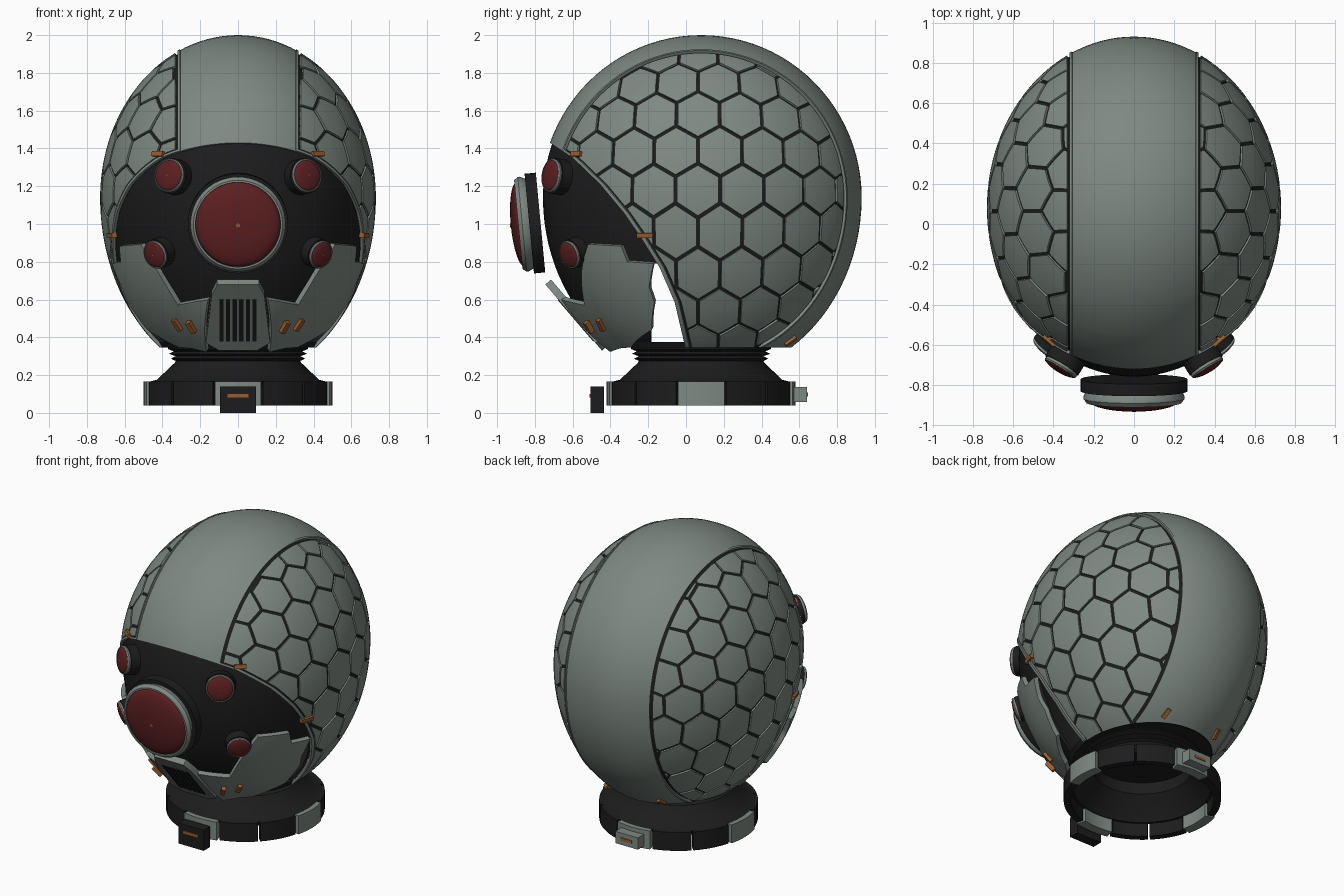
import bpy, bmesh, math
from mathutils import Vector, Matrix

if "Cube" in bpy.data.objects:
    bpy.data.objects.remove(bpy.data.objects["Cube"])

def material(name, col):
    m = bpy.data.materials.new(name)
    m.diffuse_color = (*col, 1)
    m.use_nodes = True
    m.node_tree.nodes["Principled BSDF"].inputs["Base Color"].default_value = m.diffuse_color
    return m

GRAY = material("shell_gray", (0.21, 0.25, 0.225))
DARK = material("dark_plastic", (0.012, 0.012, 0.013))
RED = material("lens_red", (0.11, 0.014, 0.015))
ORANGE = material("marker_orange", (0.32, 0.11, 0.03))

# Egg-shaped head: unit sphere stretched, longer below its middle
A, B, TOP, LOW, CY, CZ = 0.73, 0.85, 0.86, 0.96, 0.08, 1.14

def egg(n):
    return Vector((A * n.x, CY + B * n.y, CZ + (TOP if n.z > 0 else LOW) * n.z))

def on_head(phi, z, s=1.0):
    """Point and normal at angle phi from the front (radians) and height z."""
    c = TOP if z > CZ else LOW
    w = (z - CZ) / c
    r = math.sqrt(1 - w * w)
    n = Vector((r * math.sin(phi), -r * math.cos(phi), w))
    return egg(n * s), Vector((n.x / A, n.y / B, n.z / c)).normalized()

def phi_of(x, z):
    w = (z - CZ) / (TOP if z > CZ else LOW)
    return math.asin(x / A / math.sqrt(1 - w * w))

def finish(bm, name, mat, thick=0, mirror=False, angle=30):
    me = bpy.data.meshes.new(name)
    bm.to_mesh(me)
    bm.free()
    ob = bpy.data.objects.new(name, me)
    bpy.context.collection.objects.link(ob)
    me.materials.append(mat)
    bpy.ops.object.select_all(action='DESELECT')
    ob.select_set(True)
    bpy.context.view_layer.objects.active = ob
    if thick:
        m = ob.modifiers.new("thickness", 'SOLIDIFY')
        m.thickness, m.offset = thick, -1
        bpy.ops.object.modifier_apply(modifier=m.name)
    if mirror:
        m = ob.modifiers.new("mirror", 'MIRROR')
        m.use_mirror_merge = False
        bpy.ops.object.modifier_apply(modifier=m.name)
    bpy.ops.object.shade_smooth_by_angle(angle=math.radians(angle))
    return ob

# Face opening edge in side profile (y, z)
EDGE = [(-0.9, 1.53), (-0.72, 1.43), (-0.6, 1.35), (-0.455, 1.21), (-0.33, 1.06),
        (-0.24, 0.93), (-0.14, 0.77), (-0.06, 0.585), (0, 0.33)]

def edge_y(z):
    for (y0, z0), (y1, z1) in zip(EDGE, EDGE[1:]):
        if z >= z1:
            return y0 + (y1 - y0) * (z0 - z) / (z0 - z1)
    return 0

def edge_planes(shift=0):
    return [((0, y0 + shift, z0), (0, z1 - z0, y0 - y1))
            for (y0, z0), (y1, z1) in zip(EDGE, EDGE[1:])]

def cut(bm, planes, keep):
    for co, no in planes:
        bmesh.ops.bisect_plane(bm, geom=bm.verts[:] + bm.edges[:] + bm.faces[:],
                               dist=1e-4, plane_co=co, plane_no=Vector(no).normalized())
    bad = [f for f in bm.faces if not keep(f.calc_center_median())]
    bmesh.ops.delete(bm, geom=bad, context='FACES')

def head_sphere(s):
    bm = bmesh.new()
    bmesh.ops.create_uvsphere(bm, u_segments=96, v_segments=56, radius=1,
                              matrix=Matrix.Rotation(math.pi / 2, 4, 'Y'))
    for v in bm.verts:
        v.co = egg(v.co * s)
    return bm

X, Z = (1, 0, 0), (0, 0, 1)
ZMIN = 0.345
BOTTOM = [((0, 0, ZMIN), Z)]

# Central band over the crown
bm = head_sphere(1.0)
cut(bm, BOTTOM + edge_planes() + [((-0.31, 0, 0), X), ((0.31, 0, 0), X)],
    lambda c: abs(c.x) < 0.31 and c.z > ZMIN and c.y > edge_y(c.z))
finish(bm, "center_band", GRAY, 0.03)

# Dark side shells that show in the grooves
bm = head_sphere(0.986)
cut(bm, BOTTOM + edge_planes(0.004) + [((0.3, 0, 0), X)],
    lambda c: c.x > 0.3 and c.z > ZMIN and c.y > edge_y(c.z) + 0.004)
finish(bm, "side_undershell", DARK, 0.02, True)

# Raised rim around each side panel
bm = head_sphere(1.006)
cut(bm, BOTTOM + edge_planes() + edge_planes(0.022) + [((0.308, 0, 0), X), ((0.32, 0, 0), X)],
    lambda c: c.x > 0.308 and c.z > ZMIN and c.y > edge_y(c.z)
    and (c.x < 0.32 or c.y < edge_y(c.z) + 0.022))
finish(bm, "panel_rim", GRAY, 0.02, True)

# Hexagon tiles wrapped over the sides
PITCH = 0.28
R = (PITCH - 0.02) / math.sqrt(3)
bm = bmesh.new()
for row in range(-6, 7):
    for col in range(-6, 7):
        u = (col + 0.5 * (row % 2)) * PITCH - 0.02
        v = row * PITCH * math.sqrt(3) / 2 + 0.05
        if math.hypot(u, v) > 1.45:
            continue
        mid = bm.verts.new((0, u, v))
        ring = [bm.verts.new((0, u + R * math.cos(a), v + R * math.sin(a)))
                for a in (math.radians(30 + 60 * k) for k in range(6))]
        for k in range(6):
            bm.faces.new((mid, ring[k], ring[(k + 1) % 6]))
bmesh.ops.subdivide_edges(bm, edges=bm.edges[:], cuts=3, use_grid_fill=True)
for v in bm.verts:
    r = max(math.hypot(v.co.y, v.co.z), 1e-6)
    t = 2 * math.asin(min(r / 2, 1))
    v.co = egg(Vector((math.cos(t), math.sin(t) * v.co.y / r, math.sin(t) * v.co.z / r)))
cut(bm, BOTTOM + edge_planes(0.035) + [((0.333, 0, 0), X)],
    lambda c: c.x > 0.333 and c.z > ZMIN and c.y > edge_y(c.z) + 0.035)
finish(bm, "hexagon_tiles", GRAY, 0.015, True)

# Dark face mask, leaving an open slot at each cheek
bm = head_sphere(0.985)
cut(bm, edge_planes(0.01) + [((0, 0, 0.36), Z), ((0, 0, 0.79), Z), ((0, -0.19, 0), (0, 1, 0))],
    lambda c: c.z > 0.36 and c.y < (edge_y(c.z) + 0.01 if c.z > 0.79 else -0.19) and c.z < 1.5)
finish(bm, "face_mask", DARK, 0.02)

# Jaw panels, drawn in angle and height and wrapped around the head
JAW = [(14, .63), (31, .59), (38, .76), (45, .9), (60, .89), (61.6, .81), (72, .8),
       (69, .68), (70, .6), (65, .46), (45, .37), (22, .36)]
bm = bmesh.new()
bm.faces.new([bm.verts.new((math.radians(p), z, 0)) for p, z in reversed(JAW)])
bmesh.ops.triangulate(bm, faces=bm.faces[:])
cut(bm, [((math.radians(d), 0, 0), X) for d in range(18, 72, 4)]
    + [((0, 0.4 + 0.05 * k, 0), (0, 1, 0)) for k in range(10)], lambda c: True)
for v in bm.verts:
    flare = 0.05 * max(0, 1 - v.co.x / 0.6)
    v.co = on_head(v.co.x, v.co.y, 1.03 + flare)[0]
finish(bm, "jaw_panel", GRAY, 0.03, True)

# Chin plate and its grille slots
def chin_part(name, outline, lift, thick, mat):
    n = Vector((0, -0.76, -0.65))
    bm = bmesh.new()
    f = bm.faces.new([bm.verts.new(Vector((x, -0.745 + (0.68 - z) * 0.857, z)) + n * lift)
                      for x, z in outline])
    g = bmesh.ops.extrude_face_region(bm, geom=[f])
    bmesh.ops.translate(bm, vec=-n * thick, verts=[e for e in g['geom'] if isinstance(e, bmesh.types.BMVert)])
    bmesh.ops.recalc_face_normals(bm, faces=bm.faces[:])
    finish(bm, name, mat)

side = [(0.11, 0.68), (0.14, 0.62), (0.17, 0.37), (0.1, 0.33)]
chin_part("chin_plate", side + [(-x, z) for x, z in reversed(side)], 0, 0.04, GRAY)
for i in range(6):
    x = -0.0875 + 0.035 * i
    chin_part("grille_slot", [(x - .011, .38), (x + .011, .38), (x + .011, .6), (x - .011, .6)], 0.004, 0.008, DARK)

def lathe(name, profile, loc, axis, mat, seg=48):
    rot = Vector(axis).to_track_quat('Z', 'Y').to_matrix()
    bm = bmesh.new()
    rings = [[bm.verts.new(Vector(loc) + rot @ Vector((r * math.cos(2 * math.pi * k / seg),
              r * math.sin(2 * math.pi * k / seg), h))) for k in range(seg)] for r, h in profile]
    for a, b in zip(rings, rings[1:]):
        for k in range(seg):
            j = (k + 1) % seg
            bm.faces.new((a[k], a[j], b[j], b[k]))
    bmesh.ops.remove_doubles(bm, verts=bm.verts[:], dist=1e-5)
    bmesh.ops.recalc_face_normals(bm, faces=bm.faces[:])
    return finish(bm, name, mat)

def eye(name, loc, axis, r, h, deep):
    """Dark housing, gray ring, domed red lens and a small orange center."""
    lathe(name + "_housing", [(0, -deep), (r, -deep), (r, h), (0, h)], loc, axis, DARK)
    lathe(name + "_ring", [(r * .9, h), (r * .95, h + r * .1), (r * .95, h + r * .14), (r * .89, h + r * .22),
                           (r * .85, h + r * .22), (r * .85, h)], loc, axis, GRAY)
    lens = [(r * .85 * math.cos(t), h + r * (.17 + .2 * math.sin(t)))
            for t in (math.pi / 2 * k / 8 for k in range(8))]
    lathe(name + "_lens", [(r * .85, h)] + lens + [(0, h + r * .37)], loc, axis, RED)
    lathe(name + "_center", [(r * .04, h + r * .35), (r * .04, h + r * .385), (0, h + r * .385)], loc, axis, ORANGE, 12)

eye("main_eye", (0, -0.80, 1.005), (0, -0.995, -0.094), 0.265, 0.03, 0.03)
for s in (-1, 1):
    for x, z, r in ((0.335, 1.25, 0.095), (0.405, 0.85, 0.08)):
        p, n = on_head(phi_of(s * x, z), z, 0.985)
        eye("small_eye", p, n, r, 0.055, 0.03)

def box(name, loc, size, mat, rot=Matrix()):
    bm = bmesh.new()
    bmesh.ops.create_cube(bm, size=1, matrix=Matrix.Translation(loc) @ rot @ Matrix.Diagonal((*size, 1)))
    return finish(bm, name, mat)

# Orange marker bars lying on the shell: angle, height, length, roll, scale
BARS = [(phi_of(.42, 1.37), 1.37, .075, 0, 1.0), (math.acos(.295 / .83), .94, .09, 0, 1.0),
        (phi_of(.31, .49), .49, .07, 80, 1.035), (phi_of(.235, .49), .49, .07, 80, 1.055),
        (math.pi - phi_of(.2, .385), .385, .07, 60, 1.0)]
for s in (-1, 1):
    for phi, z, length, roll, k in BARS:
        p, n = on_head(s * phi, z, k)
        t = Vector(Z).cross(n).normalized()
        m = Matrix((t, n.cross(t), n)).transposed().to_4x4()
        box("marker_bar", p, (length, 0.026, 0.03), ORANGE, m @ Matrix.Rotation(math.radians(s * roll), 4, 'Z'))

# Dark floor closing the underside of the head
floor = lathe("head_floor", [(0, .345), (.555, .345), (.58, .375), (0, .375)], (0, 0, 0), Z, DARK, 64)
for v in floor.data.vertices:
    v.co.x, v.co.y = v.co.x * A, CY + v.co.y * B

# Neck bellows and flared collar, hollow inside
lathe("neck_collar", [(.45, .13), (.47, .165), (.43, .175), (.335, .265), (.33, .275), (.355, .287), (.33, .3),
                      (.365, .313), (.34, .326), (.37, .338), (.37, .355), (.31, .355), (.31, .265), (.4, .17),
                      (.43, .13), (.45, .13)], (0, CY, 0), Z, DARK, 64)

# Segmented base ring with gray blocks on the four sides
for i in range(12):
    gray = i % 3 == 0
    r0, r1 = (0.435, 0.5) if gray else (0.445, 0.49)
    bm = bmesh.new()
    loops = []
    for k in range(7):
        a = math.radians(30 * i - 14.2 + 28.4 * k / 6)
        loops.append([bm.verts.new((r * math.cos(a), CY + r * math.sin(a), z))
                      for r, z in ((r0, .04), (r1, .04), (r1, .165), (r0, .165))])
    for a, b in zip(loops, loops[1:]):
        for k in range(4):
            bm.faces.new((a[k], a[(k + 1) % 4], b[(k + 1) % 4], b[k]))
    bm.faces.new(loops[0])
    bm.faces.new(loops[-1])
    bmesh.ops.recalc_face_normals(bm, faces=bm.faces[:])
    finish(bm, "base_block", GRAY if gray else DARK)

# Front and back latches
box("front_latch", (0, -0.47, 0.07), (0.19, 0.07, 0.14), DARK)
box("front_latch_bar", (0, -0.505, 0.09), (0.11, 0.012, 0.018), ORANGE)
box("back_latch", (0, 0.605, 0.097), (0.17, 0.07, 0.08), GRAY)
box("back_latch_bar", (0, 0.64, 0.097), (0.08, 0.012, 0.02), ORANGE)
